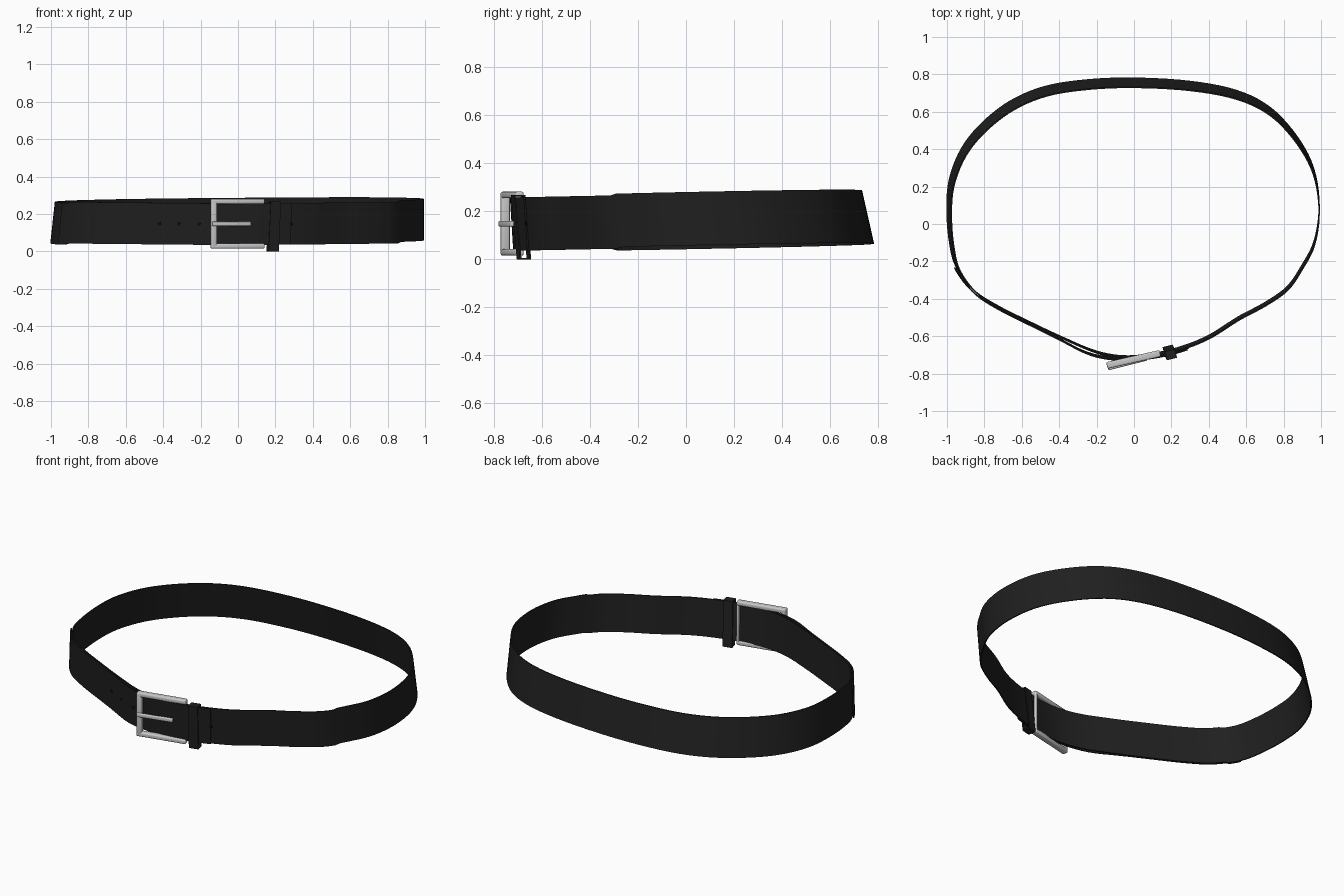
import bpy
import bmesh
import math
from mathutils import Vector

cube = bpy.data.objects.get("Cube")
if cube:
    bpy.data.objects.remove(cube, do_unlink=True)


def material(name, rgb, metal=0.0, rough=0.6):
    m = bpy.data.materials.new(name)
    m.use_nodes = True
    m.diffuse_color = (*rgb, 1)
    node = m.node_tree.nodes["Principled BSDF"]
    node.inputs["Base Color"].default_value = (*rgb, 1)
    node.inputs["Roughness"].default_value = rough
    return m


LEATHER = material("black leather", (0.014, 0.014, 0.014))
HOLE = material("dark hole", (0.004, 0.004, 0.004))
METAL = material("brushed steel", (0.58, 0.58, 0.58))
UP = Vector((0, 0, 1))
HEIGHT = 0.222

# Centre line of the belt, counter-clockwise from the overlap end
PATH = [(-.94, -.24), (-.85, -.36), (-.72, -.445), (-.55, -.53), (-.38, -.61),
        (-.2, -.685), (-.05, -.712), (.1, -.7), (.25, -.665), (.4, -.605),
        (.56, -.505), (.7, -.43), (.82, -.345), (.9, -.23), (.965, -.1),
        (.99, .08), (.96, .28), (.87, .45), (.73, .6), (.55, .69), (.3, .738),
        (0, .755), (-.25, .745), (-.47, .71), (-.65, .635), (-.8, .52),
        (-.91, .385), (-.975, .22), (-.988, .05), (-.973, -.12)]


def smooth_loop(points, steps=5):
    """Catmull-Rom samples of a closed path."""
    pts = [Vector((x, y, 0)) for x, y in points]
    n, out = len(pts), []
    for i in range(n):
        a, b, c, d = (pts[(i + k) % n] for k in (-1, 0, 1, 2))
        for s in range(steps):
            t = s / steps
            out.append(b + 0.5 * t * ((c - a) + t * ((2 * a - 5 * b + 4 * c - d)
                                                    + t * (3 * (b - c) + d - a))))
    return out


LINE = smooth_loop(PATH)


def outward(i):
    t = (LINE[(i + 1) % len(LINE)] - LINE[i - 1]).normalized()
    return Vector((t.y, -t.x, 0))


def section(i, offset=0.0):
    """Bottom and top edge of the strap at one sample, leaning towards the front."""
    n, p = outward(i), LINE[i] + outward(i) * offset
    lean = Vector((0.006 - 0.006 * n.x, -0.016 - 0.009 * n.y, 0))
    low = 0.036 + 0.02 * (p.y + 0.7) + 0.008 * p.x * (1 if p.y > -0.3 else 0)
    return p - lean + UP * low, p + lean + UP * (low + HEIGHT)


def finish(name, bm, mat, smooth=True):
    bmesh.ops.recalc_face_normals(bm, faces=bm.faces[:])
    mesh = bpy.data.meshes.new(name)
    bm.to_mesh(mesh)
    bm.free()
    mesh.materials.append(mat)
    ob = bpy.data.objects.new(name, mesh)
    bpy.context.collection.objects.link(ob)
    if smooth:
        bpy.ops.object.select_all(action="DESELECT")
        ob.select_set(True)
        bpy.context.view_layer.objects.active = ob
        bpy.ops.object.shade_smooth_by_angle(angle=math.radians(40))
    return ob


def strap(name, indices, offset, thick, closed):
    """Sweep a thin rectangular section along the chosen samples."""
    bm = bmesh.new()
    rings = []
    for i in indices:
        lo, hi = section(i, offset(LINE[i].x))
        n = outward(i) * thick / 2
        rings.append([bm.verts.new(v) for v in (lo - n, lo + n, hi + n, hi - n)])
    pairs = list(zip(rings, rings[1:]))
    if closed:
        pairs.append((rings[-1], rings[0]))
    for a, b in pairs:
        for k in range(4):
            bm.faces.new((a[k], a[k - 1], b[k - 1], b[k]))
    if not closed:
        bm.faces.new(rings[0])
        bm.faces.new(rings[-1])
    return finish(name, bm, LEATHER)


def overlap_offset(x):
    return 0.010 + 0.012 * math.exp(-((x + 0.25) / 0.13) ** 2)


# Main strap, and the overlapping end that passes through the buckle
strap("strap", range(len(LINE)), lambda x: 0, 0.007, True)
over = [i for i in range(len(LINE) // 2) if LINE[i].x < 0.3 and LINE[i].y < -0.22]
strap("overlapping_strap_end", over, overlap_offset, 0.007, False)


def bar(name, a, b, width, depth, mat, bevel):
    """Rounded bar from a to b; depth runs along the buckle's facing."""
    a, b = Vector(a), Vector(b)
    d = (b - a).normalized()
    side = Vector((0.22, -0.975, 0)).normalized()
    other = d.cross(side).normalized()
    bm = bmesh.new()
    ends = [[bm.verts.new(p + side * depth / 2 * s + other * width / 2 * t)
             for s, t in ((-1, -1), (1, -1), (1, 1), (-1, 1))] for p in (a, b)]
    for k in range(4):
        bm.faces.new((ends[0][k], ends[0][k - 1], ends[1][k - 1], ends[1][k]))
    bm.faces.new(ends[0])
    bm.faces.new(ends[1])
    bmesh.ops.bevel(bm, geom=bm.edges[:], offset=bevel, segments=3,
                    profile=0.5, affect="EDGES")
    return finish(name, bm, mat)


# Buckle frame, inner crossbar and prong
LEFT, RIGHT = Vector((-0.13, -0.753, 0)), Vector((0.125, -0.695, 0))
OUT = Vector((-0.015, -0.0034, 0))
for name, z in (("buckle_lower_bar", 0.029), ("buckle_upper_bar", 0.268)):
    bar(name, LEFT + OUT + UP * z, RIGHT - OUT + UP * z, 0.027, 0.036, METAL, 0.008)
bar("buckle_front_bar", LEFT + UP * 0.018, LEFT + UP * 0.279, 0.03, 0.036, METAL, 0.008)
BACK = Vector((0.13, -0.685, 0))
bar("buckle_crossbar", BACK + UP * 0.025, BACK + UP * 0.27, 0.016, 0.016, METAL, 0.005)
bar("buckle_prong", (-0.138, -0.774, 0.148), (0.07, -0.722, 0.148),
    0.023, 0.016, METAL, 0.005)

# Keeper loop: a flat band wrapped around both strap layers
i = min(range(len(LINE) // 2), key=lambda k: abs(LINE[k].x - 0.195))
n = outward(i)
along = Vector((-n.y, n.x, 0))
centre = LINE[i] + n * 0.005
bm = bmesh.new()
rings = []
for s in (-0.028, 0.028):
    for inset in (0, 0.006):
        ring = []
        for u, z in ((-1, 0.002), (1, 0.002), (1, 0.27), (-1, 0.27)):
            zz = z + inset if z < 0.1 else z - inset
            lean = Vector((0.006, -0.012, 0)) * (1 if z > 0.1 else -1)
            p = centre + along * s + n * u * (0.024 - inset) + lean + UP * zz
            ring.append(bm.verts.new(p))
        rings.append(ring)
for a, b in ((0, 1), (1, 3), (3, 2), (2, 0)):
    for k in range(4):
        bm.faces.new((rings[a][k], rings[a][k - 1], rings[b][k - 1], rings[b][k]))
bmesh.ops.translate(bm, verts=bm.verts[:],
                    vec=(0, 0, -min(v.co.z for v in bm.verts)))
finish("keeper_loop", bm, LEATHER, smooth=False)

# Punched holes as thin dark discs on the outer layer
for number, x in enumerate((-0.4, -0.3, -0.21, 0.27), 1):
    i = min(over, key=lambda k: abs(LINE[k].x - x))
    lo, hi = section(i, overlap_offset(LINE[i].x) + 0.004)
    face = outward(i).cross(hi - lo).cross(hi - lo) * -1
    bm = bmesh.new()
    bmesh.ops.create_cone(bm, cap_ends=True, segments=16, radius1=0.01,
                          radius2=0.01, depth=0.002)
    bm.transform(face.to_track_quat("Z", "Y").to_matrix().to_4x4())
    bmesh.ops.translate(bm, verts=bm.verts[:], vec=(lo + hi) / 2)
    finish(f"hole_{number}", bm, HOLE)
